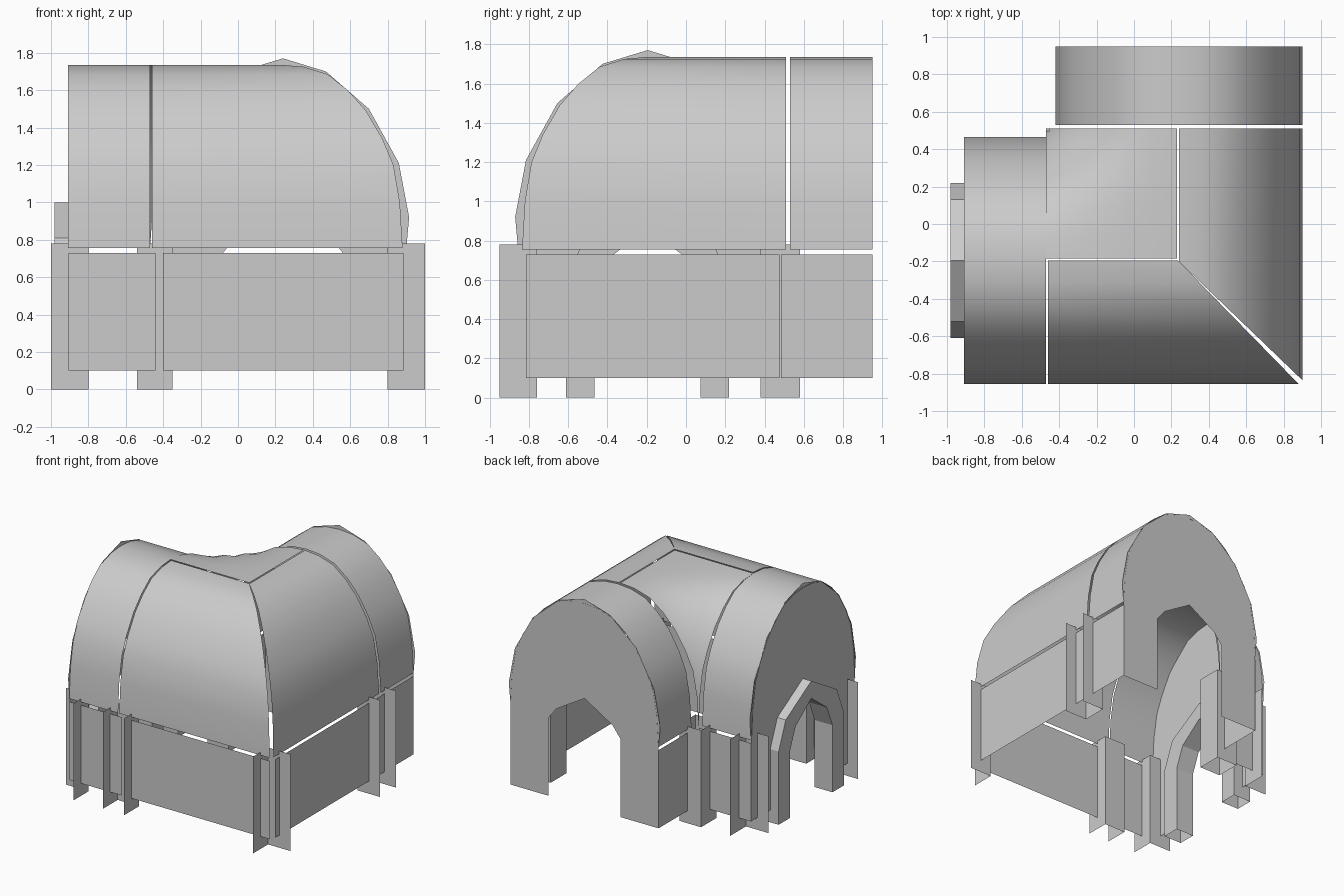
import bpy, bmesh, math

if "Cube" in bpy.data.objects:
    bpy.data.objects.remove(bpy.data.objects["Cube"])

CX, CY = 0.24, -0.195            # ridge positions of the two vaults
TOP, EAVE, HALF = 1.735, 0.755, 0.66
# half cross-section of the vault: (offset from ridge, height)
PROF = [(0, TOP), (.12, 1.725), (.25, 1.685), (.36, 1.6), (.46, 1.49),
        (.55, 1.34), (.61, 1.2), (.645, 1.0), (HALF, EAVE)]


def mesh_obj(name, verts, faces, smooth=False):
    me = bpy.data.meshes.new(name)
    me.from_pydata(verts, [], faces)
    me.update()
    if smooth:
        for p in me.polygons:
            p.use_smooth = True
    ob = bpy.data.objects.new(name, me)
    bpy.context.collection.objects.link(ob)
    return ob


def grid(name, rows, smooth=True):
    n = len(rows[0])
    verts = [v for r in rows for v in r]
    faces = [(i*n+j, i*n+j+1, (i+1)*n+j+1, (i+1)*n+j)
             for i in range(len(rows)-1) for j in range(n-1)]
    return mesh_obj(name, verts, faces, smooth)


def sheet(name, a, b, z0, z1):
    return mesh_obj(name, [(*a, z0), (*b, z0), (*b, z1), (*a, z1)], [(0, 1, 2, 3)])


# roof: full barrels on the arms, hipped halves at the outer corner
full = [(-h, z) for h, z in reversed(PROF)] + PROF[1:]
grid("roof_left_arm", [[(-.91, CY+h, z), (-.47, CY+h, z)] for h, z in full])
grid("roof_back_arm", [[(CX+h, .95, z), (CX+h, .53, z)] for h, z in full])
grid("roof_front_hip", [[(-.46, CY-h, z), (.235+h*.645/HALF, CY-h, z)] for h, z in PROF])
grid("roof_right_hip", [[(CX+h, -.2-h*.635/HALF, z), (CX+h, .51, z)] for h, z in PROF])


# inner valley patch blending the two vaults
def height(h):
    for (h0, z0), (h1, z1) in zip(PROF, PROF[1:]):
        if h <= h1:
            return z0+(z1-z0)*(h-h0)/(h1-h0)
    return EAVE


hs = [p[0] for p in PROF]
grid("roof_valley", [[(.23-a/HALF*.7, -.185+b/HALF*.695, height(a*b/HALF))
                      for b in hs] for a in hs])

# gable ends with pointed door opening
GABLE = [(HALF, .1), (HALF, .755), (.675, .92), (.62, 1.21), (.46, 1.5), (.23, 1.7)]
DOOR = [(.32, .1), (.32, .73), (.25, .82)]


def mirrored(half, peak):
    return [(-h, z) for h, z in half] + [(0, peak)] + [(h, z) for h, z in reversed(half)]


outline = mirrored(GABLE, 1.77) + mirrored(DOOR, .97)[::-1]
for name, place in (("left_gable", lambda h, z: (-.905, CY+h, z)),
                    ("back_gable", lambda h, z: (CX+h, .949, z))):
    mesh_obj(name, [place(h, z) for h, z in outline], [tuple(range(len(outline)))])

# doorway frame at the left end
outer = mirrored([(.415, 0), (.415, .59), (.325, .81)], 1.0)
inner = mirrored([(.27, 0), (.27, .54), (.2, .71)], .86)
rows = [[(-.98, CY+o[0], o[1]), (-.82, CY+o[0], o[1]), (-.82, CY+i[0], i[1]),
         (-.98, CY+i[0], i[1]), (-.98, CY+o[0], o[1])] for o, i in zip(outer, inner)]
frame = grid("door_frame", rows, False)
bm = bmesh.new()
bm.from_mesh(frame.data)
bmesh.ops.remove_doubles(bm, verts=bm.verts, dist=1e-4)
bmesh.ops.recalc_face_normals(bm, faces=bm.faces)
bm.to_mesh(frame.data)
bm.free()

# wall panels
for name, a, b in (("front_wall_left", (-.905, -.855), (-.44, -.855)),
                   ("front_wall_right", (-.40, -.855), (.885, -.855)),
                   ("right_wall_front", (.9, -.815), (.9, .475)),
                   ("right_wall_back", (.9, .485), (.9, .95)),
                   ("inner_wall_left", (-.905, .465), (-.44, .465)),
                   ("inner_wall_back", (-.42, .485), (-.42, .95))):
    sheet(name, a, b, .1, .73)

# open posts: chains of upright sheets around the corners and wall joints
POSTS = {
    "left_front_post": [(-.8, -.95), (-.8, -.76), (-1, -.76)],
    "front_mid_post": [(-.54, -.95), (-.54, -.76), (-.35, -.76), (-.35, -.95)],
    "right_front_post": [(.8, -.95), (.8, -.76), (1, -.76)],
    "right_mid_post": [(1, .38), (.8, .38), (.8, .58), (1, .58)],
    "left_back_post": [(-1, .38), (-.8, .38), (-.8, .58)],
    "inner_corner_post": [(-.54, .38), (-.54, .58), (-.35, .58), (-.35, .38), (-.54, .38)],
}
for name, path in POSTS.items():
    grid(name, [[(x, y, 0), (x, y, .78)] for x, y in path], False)
